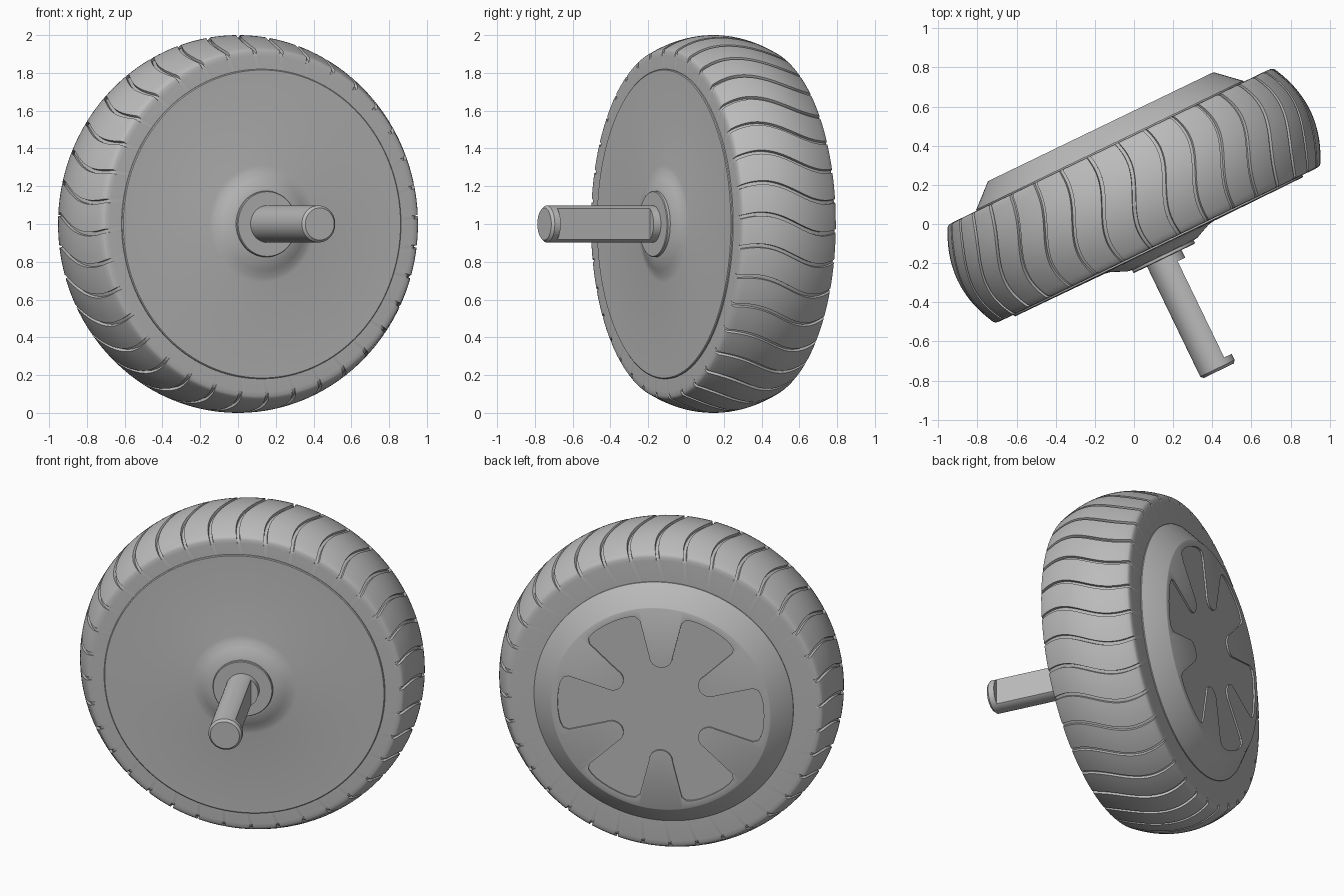
import bpy, bmesh
from math import sin, cos, pi, radians
from mathutils import Matrix, Vector

cube = bpy.data.objects.get("Cube")
if cube:
    bpy.data.objects.remove(cube, do_unlink=True)

# Wheel frame: local y is the axle, pointing to the back
PLACE = Matrix.Translation((0, 0.145, 1)) @ Matrix.Rotation(radians(25.8), 4, 'Z')

grey = bpy.data.materials.new("plain grey")
grey.use_nodes = True
grey.diffuse_color = (0.5, 0.5, 0.5, 1)
grey.node_tree.nodes["Principled BSDF"].inputs["Base Color"].default_value = (0.5, 0.5, 0.5, 1)


def make_object(name, bm):
    bmesh.ops.remove_doubles(bm, verts=bm.verts, dist=1e-5)
    bmesh.ops.recalc_face_normals(bm, faces=bm.faces)
    mesh = bpy.data.meshes.new(name)
    bm.to_mesh(mesh)
    bm.free()
    mesh.materials.append(grey)
    obj = bpy.data.objects.new(name, mesh)
    bpy.context.collection.objects.link(obj)
    obj.matrix_world = PLACE
    return obj


def ring_surface(name, rows):
    """Skin a list of closed rings, one after the other."""
    bm = bmesh.new()
    rings = [[bm.verts.new(p) for p in row] for row in rows]
    n = len(rings[0])
    for a, b in zip(rings, rings[1:]):
        for i in range(n):
            j = (i + 1) % n
            bm.faces.new((a[i], a[j], b[j], b[i]))
    return make_object(name, bm)


def polar(r, y, t):
    return Vector((r * cos(t), y, r * sin(t)))


def lathe(name, profile, sides=128):
    return ring_surface(name, [[polar(r, y, 2 * pi * i / sides) for i in range(sides)]
                               for r, y in profile])


def cut(obj, cutter):
    """Subtract the cutter and keep the plain result."""
    mod = obj.modifiers.new("cut", 'BOOLEAN')
    mod.operation = 'DIFFERENCE'
    mod.solver = 'EXACT'
    mod.object = cutter
    cutter.hide_render = True
    bpy.context.view_layer.update()
    graph = bpy.context.evaluated_depsgraph_get()
    mesh = bpy.data.meshes.new_from_object(obj.evaluated_get(graph))
    obj.modifiers.clear()
    obj.data = mesh
    bpy.data.objects.remove(cutter, do_unlink=True)


def smooth(obj):
    bpy.ops.object.select_all(action='DESELECT')
    obj.select_set(True)
    bpy.context.view_layer.objects.active = obj
    bpy.ops.object.shade_smooth_by_angle(angle=radians(28))


# Tyre: crowned tread with wavy grooves running over the shoulders
GROOVES, HALF, DEPTH = 36, 0.28, 0.016
pitch = 2 * pi / GROOVES
columns = [(-0.011, 0), (-0.009, 1), (0.009, 1), (0.011, 0),
           (0.045, 0), (pitch / 2, 0), (pitch - 0.045, 0)]
tread = [(1 - 0.072 * s * s, (HALF - 0.012) * s) for s in [i / 12 - 1 for i in range(25)]]
side = [(0.74, 0.2), (0.74, HALF), (0.89, HALF), (0.912, HALF - 0.002), (0.922, HALF - 0.006)]
profile = [(r, -y) for r, y in side] + tread + [(r, y) for r, y in reversed(side)] + [(0.74, -0.2)]
rows = []
for r, y in profile:
    s = max(-1, min(1, y / HALF))
    wave = -0.055 * sin(s * 0.75 * pi) if r > 0.8 else 0
    depth = DEPTH if r > 0.9 else 0
    rows.append([polar(r - depth * low, y, k * pitch + off + wave)
                 for k in range(GROOVES) for off, low in columns])
tyre = ring_surface("tyre", rows)

# Front cover: flat disc swelling into a round boss
front_cover = lathe("front_cover", [
    (0, -0.2), (0.82, -0.2), (0.82, -0.287), (0.815, -0.291), (0.31, -0.294),
    (0.28, -0.299), (0.245, -0.314), (0.2, -0.334), (0.175, -0.338),
    (0.175, -0.352), (0.171, -0.356), (0, -0.356)])

# Back hub: stepped cone with a shallow star-shaped recess
back_hub = lathe("back_hub", [
    (0, 0.15), (0.757, 0.15), (0.757, 0.286), (0.642, 0.389), (0.638, 0.391), (0, 0.391)])
ARMS = 6
outline = []
for k in range(ARMS):
    mid = pi / 2 + 2 * pi * k / ARMS
    corner = [(0.6, -18), (0.592, -14.5), (0.565, -12.5)]
    outline += [polar(r, 0, mid + radians(a)) for r, a in corner]
    for i in range(13):
        t = mid - pi / 2 - pi * i / 12
        outline.append(polar(0.33, 0, mid) + polar(0.068, 0, t))
    outline += [polar(r, 0, mid - radians(a)) for r, a in reversed(corner)]
    for a in (22, 26, 30, 34, 38):
        outline.append(polar(0.602, 0, mid + radians(a)))
bm = bmesh.new()
base = bm.faces.new([bm.verts.new(p + Vector((0, 0.381, 0))) for p in outline])
grown = bmesh.ops.extrude_face_region(bm, geom=[base])["geom"]
bmesh.ops.translate(bm, vec=(0, 0.1, 0),
                    verts=[v for v in grown if isinstance(v, bmesh.types.BMVert)])
cut(back_hub, make_object("star_cutter", bm))

# Axle: round bar with a chamfered tip and one flat side
axle = lathe("axle", [(0, -0.3), (0.098, -0.3), (0.098, -0.98), (0.085, -0.994), (0, -0.994)], 64)
bm = bmesh.new()
bmesh.ops.create_cube(bm, size=1, matrix=Matrix.Translation((0.155, -0.672, 0))
                      @ Matrix.Diagonal((0.2, 0.546, 0.4, 1)))
cut(axle, make_object("flat_cutter", bm))

for part in (tyre, front_cover, back_hub, axle):
    smooth(part)
